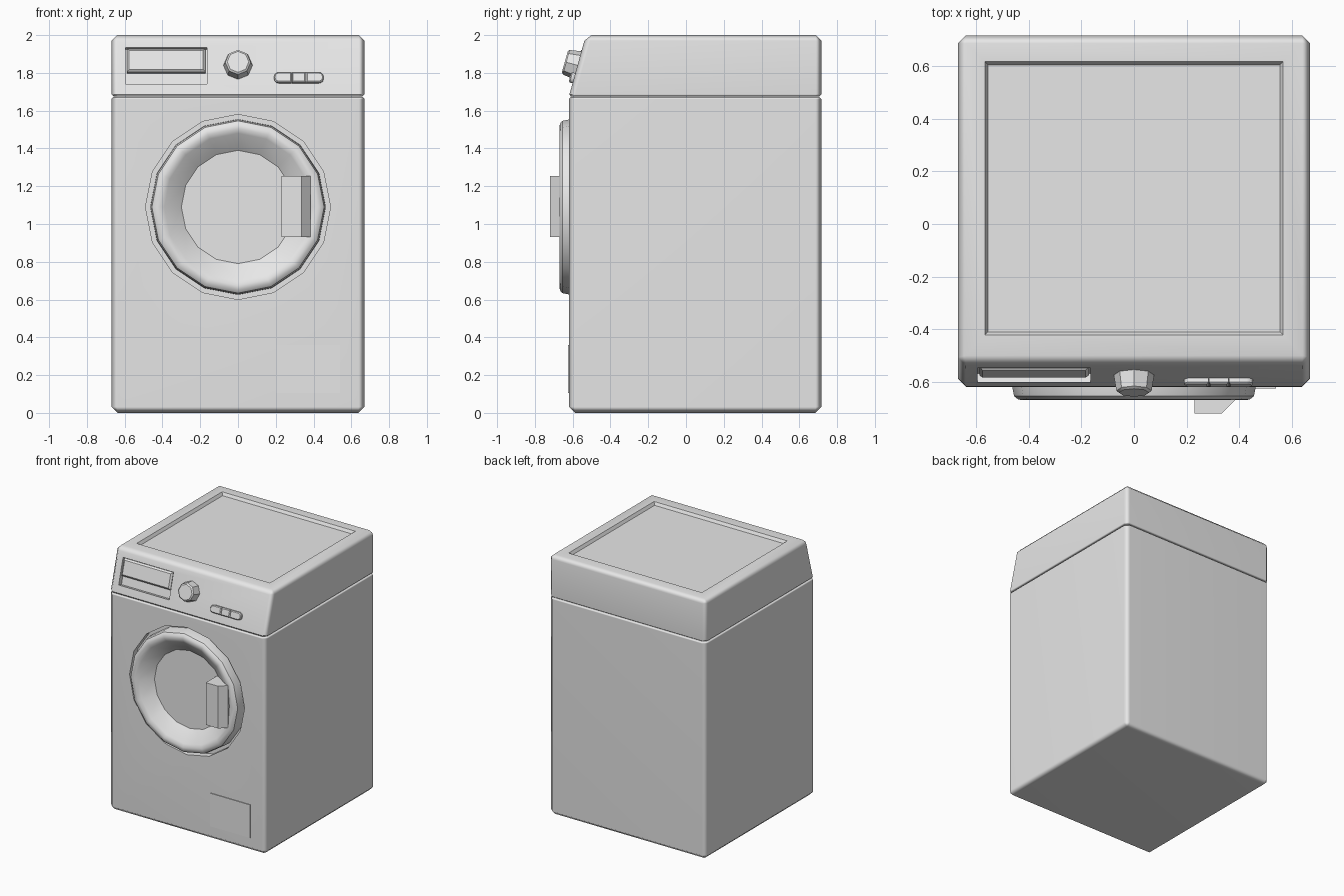
import bpy, bmesh, math
from mathutils import Matrix, Vector

if "Cube" in bpy.data.objects:
    bpy.data.objects.remove(bpy.data.objects["Cube"])

grey = bpy.data.materials.new("light_grey")
grey.use_nodes = True
grey.diffuse_color = (0.8, 0.8, 0.8, 1)
grey.node_tree.nodes["Principled BSDF"].inputs["Base Color"].default_value = (0.8, 0.8, 0.8, 1)

W, FRONT, BACK, SEAM, TOP = 0.67, -0.62, 0.717, 1.674, 2.0
LID_FRONT = -0.53
TILT = math.atan2(LID_FRONT - FRONT, TOP - SEAM)
RX = Matrix.Rotation(math.pi / 2, 4, 'X')


def finish(name, bm, angle=50):
    bmesh.ops.recalc_face_normals(bm, faces=bm.faces)
    me = bpy.data.meshes.new(name)
    bm.to_mesh(me)
    bm.free()
    me.materials.append(grey)
    ob = bpy.data.objects.new(name, me)
    bpy.context.collection.objects.link(ob)
    shade(ob, angle)
    return ob


def activate(ob):
    bpy.ops.object.select_all(action='DESELECT')
    ob.select_set(True)
    bpy.context.view_layer.objects.active = ob


def shade(ob, angle):
    activate(ob)
    bpy.ops.object.shade_smooth_by_angle(angle=math.radians(angle))


def box(x0, x1, y0, y1, z0, z1):
    bm = bmesh.new()
    bmesh.ops.create_cube(bm, size=1)
    for v in bm.verts:
        v.co = Vector((x1 if v.co.x > 0 else x0,
                       y1 if v.co.y > 0 else y0,
                       z1 if v.co.z > 0 else z0))
    return bm


def bevel(bm, rule, width, segments=1):
    edges = [e for e in bm.edges if rule(e.verts[0].co, e.verts[1].co)]
    bmesh.ops.bevel(bm, geom=edges, offset=width, segments=segments,
                    profile=0.5, affect='EDGES')


def cut(ob, cutter):
    mod = ob.modifiers.new("cut", 'BOOLEAN')
    mod.operation, mod.solver, mod.object = 'DIFFERENCE', 'EXACT', cutter
    activate(ob)
    bpy.ops.object.modifier_apply(modifier=mod.name)
    bpy.data.objects.remove(cutter)


def weight_normals(ob):
    shade(ob, 50)
    ob.modifiers.new("weighted", 'WEIGHTED_NORMAL').keep_sharp = True


def on_panel(x, z):
    """Frame on the sloped control panel: -y points out, z up the slope."""
    y = FRONT + (z - SEAM) * math.tan(TILT)
    return Matrix.Translation((x, y, z)) @ Matrix.Rotation(-TILT, 4, 'X')


def at_height(z):
    return lambda a, b: abs(a.z - z) < 1e-4 and abs(b.z - z) < 1e-4


# Cabinet with chamfered outer edges and a round door opening
bm = box(-W, W, FRONT, BACK, 0, SEAM - 0.002)
bevel(bm, lambda a, b: min(a.z, b.z) < 0.01, 0.032)
bevel(bm, at_height(SEAM - 0.002), 0.01)
cabinet = finish("cabinet", bm)
bm = bmesh.new()
bmesh.ops.create_cone(bm, cap_ends=True, segments=16, radius1=0.49, radius2=0.49,
                      depth=0.2, matrix=Matrix.Translation((0, FRONT - 0.05, 1.09)) @ RX)
cut(cabinet, finish("opening_cutter", bm))
weight_normals(cabinet)

# Upper housing with sloped front panel and recessed worktop
bm = box(-W, W, FRONT, BACK, SEAM + 0.002, TOP)
for v in bm.verts:
    if v.co.z > 1.9 and v.co.y < 0:
        v.co.y = LID_FRONT
bevel(bm, lambda a, b: max(a.z, b.z) > 1.9, 0.03)
bevel(bm, at_height(SEAM + 0.002), 0.01)
housing = finish("upper_housing", bm)

bm = box(-0.58, 0.58, -0.435, 0.63, TOP - 0.022, TOP + 0.022)
for v in bm.verts:
    if v.co.z < TOP:
        v.co.x -= math.copysign(0.025, v.co.x)
        v.co.y -= math.copysign(0.025, v.co.y)
cut(housing, finish("worktop_cutter", bm))

# Drawer recess in the panel
bm = box(-0.215, 0.215, -0.1, 0.035, -0.1, 0.1)
bmesh.ops.transform(bm, matrix=on_panel(-0.38, 1.837), verts=bm.verts)
cut(housing, finish("drawer_cutter", bm))
weight_normals(housing)

# Detergent drawer front, leaving a finger slot below
bm = box(-0.208, 0.208, -0.004, 0.04, -0.062, 0.066)
bevel(bm, lambda a, b: max(a.y, b.y) < 0, 0.012)
bmesh.ops.transform(bm, matrix=on_panel(-0.38, 1.866), verts=bm.verts)
finish("drawer_front", bm, 30)

# Programme knob
bm = bmesh.new()
bmesh.ops.create_cone(bm, cap_ends=True, segments=8, radius1=0.08, radius2=0.066,
                      depth=0.09, matrix=Matrix.Translation((0, -0.025, 0)) @ RX)
bevel(bm, lambda a, b: max(a.y, b.y) < -0.06, 0.008)
bmesh.ops.transform(bm, matrix=on_panel(0, 1.84), verts=bm.verts)
finish("programme_knob", bm, 30)

# Row of three buttons, the outer two with rounded ends
for name, x, end in (("left", 0.407, 1), ("middle", 0.322, 0), ("right", 0.237, -1)):
    half = 0.046 if end else 0.037
    bm = box(-half, half, -0.022, 0.01, -0.028, 0.028)
    if end:
        bevel(bm, lambda a, b: abs(a.y - b.y) > 0.01 and a.x * end > 0, 0.024, 3)
    bevel(bm, lambda a, b: max(a.y, b.y) < -0.02, 0.006)
    bmesh.ops.transform(bm, matrix=on_panel(x, 1.772), verts=bm.verts)
    finish(name + "_button", bm, 40)

# Door ring and window, turned from one profile of (radius, y)
profile = [(0.465, -0.56), (0.463, -0.62), (0.456, -0.655), (0.44, -0.668),
           (0.415, -0.67), (0.39, -0.658), (0.3, -0.588), (0, -0.588)]
bm = bmesh.new()
verts = [bm.verts.new((0, y, r)) for r, y in profile]
edges = [bm.edges.new(pair) for pair in zip(verts, verts[1:])]
bmesh.ops.spin(bm, geom=verts + edges, cent=(0, 0, 0), axis=(0, 1, 0),
               angle=math.tau, steps=16, use_merge=True)
bmesh.ops.remove_doubles(bm, verts=bm.verts, dist=0.0005)
bmesh.ops.translate(bm, vec=(0, 0, 1.09), verts=bm.verts)
door = finish("door", bm, 35)
# Keep the open shell facing forward
if sum(p.normal.y * p.area for p in door.data.polygons) > 0:
    door.data.flip_normals()

# Door handle with a slanted outer side
bm = bmesh.new()
outline = [(0.23, -0.72), (0.335, -0.72), (0.385, -0.67), (0.385, -0.588), (0.23, -0.588)]
face = bm.faces.new([bm.verts.new((x, y, 0.93)) for x, y in outline])
top = bmesh.ops.extrude_face_region(bm, geom=[face])["geom"]
bmesh.ops.translate(bm, vec=(0, 0, 0.325),
                    verts=[g for g in top if isinstance(g, bmesh.types.BMVert)])
finish("door_handle", bm, 20)

# Filter hatch
finish("filter_hatch", box(0.2, 0.54, FRONT - 0.006, FRONT + 0.01, 0.105, 0.36), 20)
